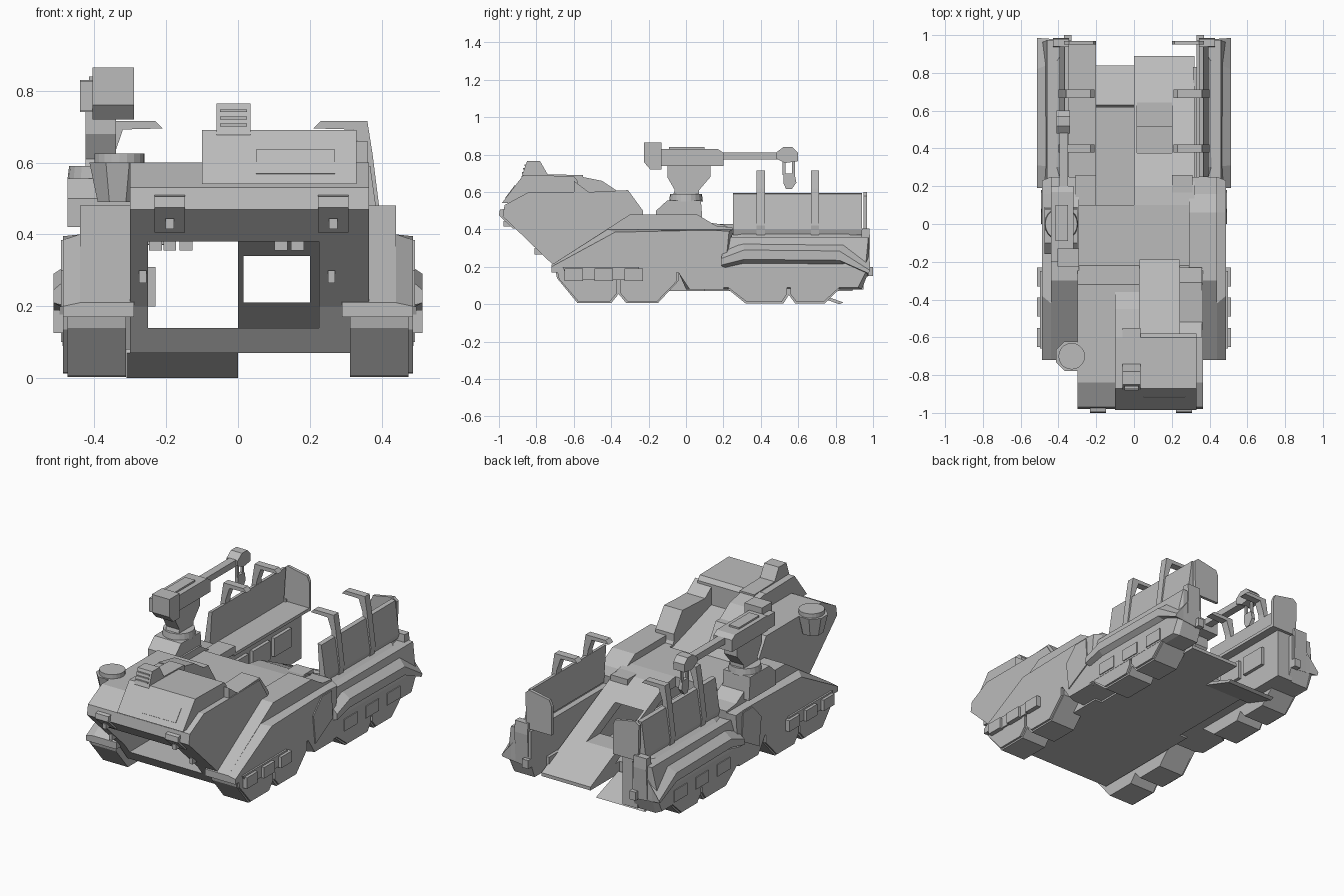
import bpy, bmesh, math
from mathutils import Vector

grey = bpy.data.materials.new("plain grey")
grey.diffuse_color = (0.5, 0.5, 0.5, 1)


def finish(name, bm):
    bmesh.ops.recalc_face_normals(bm, faces=bm.faces)
    me = bpy.data.meshes.new(name)
    bm.to_mesh(me)
    bm.free()
    me.materials.append(grey)
    ob = bpy.data.objects.new(name, me)
    bpy.context.collection.objects.link(ob)
    return ob


def loft(name, a, b, mirror=False):
    """Closed solid between two matching loops of 3D points."""
    bm = bmesh.new()
    for s in ((1, -1) if mirror else (1,)):
        va = [bm.verts.new((s * x, y, z)) for x, y, z in a]
        vb = [bm.verts.new((s * x, y, z)) for x, y, z in b]
        bm.faces.new(va)
        bm.faces.new(vb[::-1])
        n = len(va)
        for i in range(n):
            bm.faces.new((va[i], va[(i + 1) % n], vb[(i + 1) % n], vb[i]))
    return finish(name, bm)


def prism(name, prof, x0, x1, prof2=None, mirror=False):
    """Side profile (y, z) extruded along x, optionally lofted to a second profile."""
    return loft(name, [(x0, y, z) for y, z in prof], [(x1, y, z) for y, z in (prof2 or prof)], mirror)


def section(name, pts, y0, y1):
    """Cross-section (x, z) extruded along y on both sides."""
    return loft(name, [(x, y0, z) for x, z in pts], [(x, y1, z) for x, z in pts], True)


def box(name, x0, x1, y0, y1, z0, z1, mirror=False):
    return prism(name, [(y0, z0), (y1, z0), (y1, z1), (y0, z1)], x0, x1, mirror=mirror)


def disc(name, x, y, z0, z1, r0, r1, n=20, turn=0):
    bm = bmesh.new()
    bmesh.ops.create_cone(bm, cap_ends=True, segments=n, radius1=r0, radius2=r1, depth=z1 - z0)
    for v in bm.verts:
        a = math.atan2(v.co.y, v.co.x) + turn
        r = math.hypot(v.co.x, v.co.y)
        v.co = Vector((x + r * math.cos(a), y + r * math.sin(a), v.co.z + (z0 + z1) / 2))
    return finish(name, bm)


def cut(ob, cutter):
    cutter.hide_render = True
    cutter.hide_viewport = True
    m = ob.modifiers.new("cut", 'BOOLEAN')
    m.operation, m.object, m.solver = 'DIFFERENCE', cutter, 'EXACT'


# Hollow hull with open front; rear bay half open, half closed by a slope with a window
hull = prism("hull", [(-.98, .47), (-.97, .53), (-.84, .6), (-.32, .6), (-.22, .44), (.1, .44),
                      (.1, .07), (-.6, .07), (-.7, .2)], -.30, .365)
rear = prism("rear_slope", [(.1, .44), (.2, .425), (.89, .09), (.89, .07), (.1, .07)], -.25, .32)
cavity = prism("cavity_cutter", [(-1.2, .38), (.16, .38), (.66, .14), (-1.2, .14)], -.25, .225)
doorway = prism("doorway_cutter", [(.09, .14), (.62, .14), (.62, 0), (1, 0), (1, .5), (.09, .5)], -.3, 0)
window = box("window_cutter", .015, .2, .15, .7, .21, .34)
recess = prism("recess_cutter", [(-.58, .54), (-.19, .42), (-.19, .8), (-.58, .8)], .03, .24)
cut(hull, cavity)
cut(hull, recess)
for c in (cavity, doorway, window):
    cut(rear, c)
prism("ramp", [(.62, .07), (.63, .085), (.84, .01), (.82, 0)], -.31, 0)
box("bay_corner", .2, .31, .08, .26, .385, .43, mirror=True)
box("bay_side", .26, .31, .08, .26, .08, .4, mirror=True)

# Driver cab with vent, front panel and rear sides
prism("cab", [(-.985, .54), (-.87, .69), (-.6, .685), (-.58, .66), (-.58, .54)], -.1, .33)
prism("cab_back", [(-.6, .66), (-.52, .6), (-.31, .61), (-.23, .5), (-.23, .44), (-.6, .44)], .24, .36)
prism("cab_spine", [(-.6, .69), (-.45, .66), (-.36, .6), (-.36, .55), (-.6, .55)], -.1, .03)
prism("cab_vent", [(-.88, .68), (-.85, .765), (-.78, .765), (-.74, .695), (-.55, .69), (-.55, .66), (-.88, .66)],
      -.06, .035)
for i in range(3):
    y = -.872 + i * .007
    box("vent_slat", -.05, .025, y - .006, y + .01, .70 + i * .02, .708 + i * .02)
prism("front_panel", [(-.966, .57), (-.915, .637), (-.908, .63), (-.958, .563)], .05, .27)
disc("hatch_base", -.335, -.7, .49, .6, .06, .085, 8, math.pi / 8)
disc("hatch", -.33, -.7, .59, .625, .07, .07)

# Front lamps, roof fittings and latches
for x in (-.19, .265):
    prism("lamp", [(-1, .475), (-.995, .505), (-.97, .51), (-.9, .47), (-.88, .41), (-.925, .405)],
          x - .042, x + .042)
    box("lamp_hook", x - .012, x + .012, -.975, -.93, .415, .445)
for x in (-.23, -.19, -.145, .12, .165):
    box("roof_fitting", x - .018, x + .018, -.8, -.74, .355, .39)
for x in (-.265, .26):
    box("frame_latch", x - .01, x + .01, -.81, -.75, .265, .3)

# Front fenders: sloped armour with a lower outer step
inner = [(-.72, .21), (-.3, .48), (.06, .48), (.16, .42), (.25, .41), (.22, .08), (0, .08), (-.04, .17), (-.72, .17)]
step = [(-.72, .21), (-.42, .4), (.06, .4), (.16, .4), (.25, .4), (.22, .08), (0, .08), (-.04, .17), (-.72, .17)]
outer = [(-.72, .2), (-.38, .385), (.06, .395), (.16, .395), (.23, .39), (.2, .08), (.02, .08), (-.04, .17), (-.72, .17)]
prism("fender", inner, .29, .44, mirror=True)
prism("fender_step", step, .44, .487, outer, mirror=True)
prism("fender_skirt", [(-.66, .2), (-.25, .2), (-.25, .13), (-.63, .13)], .46, .497, mirror=True)
prism("side_panel", [(.0, .3), (.08, .385), (.17, .385), (.18, .22), (.02, .13)], .48, .493, mirror=True)

# Wheels: chunky polygon drums with thin hub plates
wheels = (((-.70, .19), (-.69, .14), (-.58, .006), (-.40, .006), (-.36, .055), (-.36, .19)),
          ((-.36, .19), (-.36, .055), (-.32, .006), (-.15, .006), (-.04, .125), (-.04, .19)),
          ((.20, .16), (.20, .10), (.32, .003), (.52, .003), (.55, .05), (.55, .16)),
          ((.55, .16), (.55, .05), (.585, .003), (.74, .003), (.83, .09), (.83, .16)))
for i, prof in enumerate(wheels):
    cy = sum(p[0] for p in prof) / 6
    hub = [(cy + (y - cy) * .94, .1 + (z - .1) * .9) for y, z in prof]
    prism("wheel_%d" % (i + 1), prof, .312, .475, mirror=True)
    prism("wheel_hub_%d" % (i + 1), hub, .475, .487, mirror=True)
for y in (-.6, -.44, -.28):
    box("hub_cover", .48, .514, y - .05, y + .05, .125, .19, mirror=True)

# Rear pods: inner wall, bench on one side, body and wide flared side
low_in = [(.2, .08), (.94, .08), (.975, .17), (.975, .36), (.2, .36)]
low_out = [(.2, .09), (.92, .09), (.96, .17), (.96, .2), (.2, .2)]
prism("pod_body", low_in, .33, .46, mirror=True)
prism("pod_lower_side", low_in, .46, .488, low_out, mirror=True)
prism("pod_wall", [(.2, .08), (.95, .08), (.95, .375), (.2, .375)], -.35, -.25)
box("bench", -.36, -.2, .25, .965, .372, .39)
top_in = [(.2, .37), (.3, .39), (.88, .39), (.975, .37), (.975, .15), (.9, .13), (.3, .13), (.2, .17)]
rim = [(.19, .245), (.31, .29), (.82, .285), (.985, .18), (.975, .165), (.82, .235), (.31, .24), (.19, .21)]
prism("pod_flare", top_in, .365, .514, rim, mirror=True)
prism("pod_tail", [(.93, .2), (.975, .16), (.985, .34), (.98, .405), (.94, .405)], .345, .43, mirror=True)
for y in (.35, .55, .75):
    box("pod_hatch", .47, .493, y - .06, y + .06, .1, .17, mirror=True)
    box("wall_locker", -.25, -.23, y - .08, y + .08, .2, .31)
box("tail_light", .33, .37, .97, 1.0, .15, .2, mirror=True)

# Leaning side boards, end panels and bent racks
section("side_board", [(.385, .37), (.395, .4), (.368, .59), (.345, .595), (.36, .37)], .25, .94)
section("end_panel", [(.365, .37), (.37, .58), (.345, .6), (.215, .575), (.2, .54), (.2, .37)], .95, .968)
for y in (.4, .69):
    section("rack", [(.39, .36), (.40, .42), (.375, .62), (.36, .715), (.23, .715),
                     (.21, .695), (.32, .692), (.345, .62), (.36, .4)], y - .022, y + .022)

# Crane: pedestal, neck, head, counterweight, boom, hook
prism("crane_base", [(-.16, .42), (-.16, .5), (-.1, .555), (.08, .555), (.09, .42)], -.475, -.3)
disc("crane_ring", -.385, 0, .55, .59, .09, .085)
prism("crane_neck", [(-.07, .58), (.07, .58), (.07, .61), (.13, .68), (.13, .75), (-.1, .75), (-.1, .68), (-.06, .61)],
      -.425, -.34)
prism("crane_head", [(-.13, .74), (.2, .74), (.2, .81), (.17, .83), (-.13, .83)], -.44, -.32)
box("head_cover", -.415, -.35, -.09, .1, .82, .84)
prism("counterweight", [(-.225, .76), (-.19, .72), (-.13, .72), (-.13, .865), (-.225, .865)], -.405, -.29)
box("counterweight_side", -.44, -.405, -.2, -.12, .745, .825)
box("boom", -.395, -.35, .2, .5, .775, .812)
prism("boom_tip", [(.48, .78), (.53, .755), (.6, .765), (.6, .81), (.57, .84), (.52, .84), (.48, .81)], -.41, -.338)
for y in (.525, .575):
    box("hook_strap", -.38, -.368, y - .008, y + .008, .69, .77)
prism("hook", [(.52, .7), (.58, .7), (.59, .65), (.565, .615), (.535, .615), (.52, .65)], -.385, -.363)
